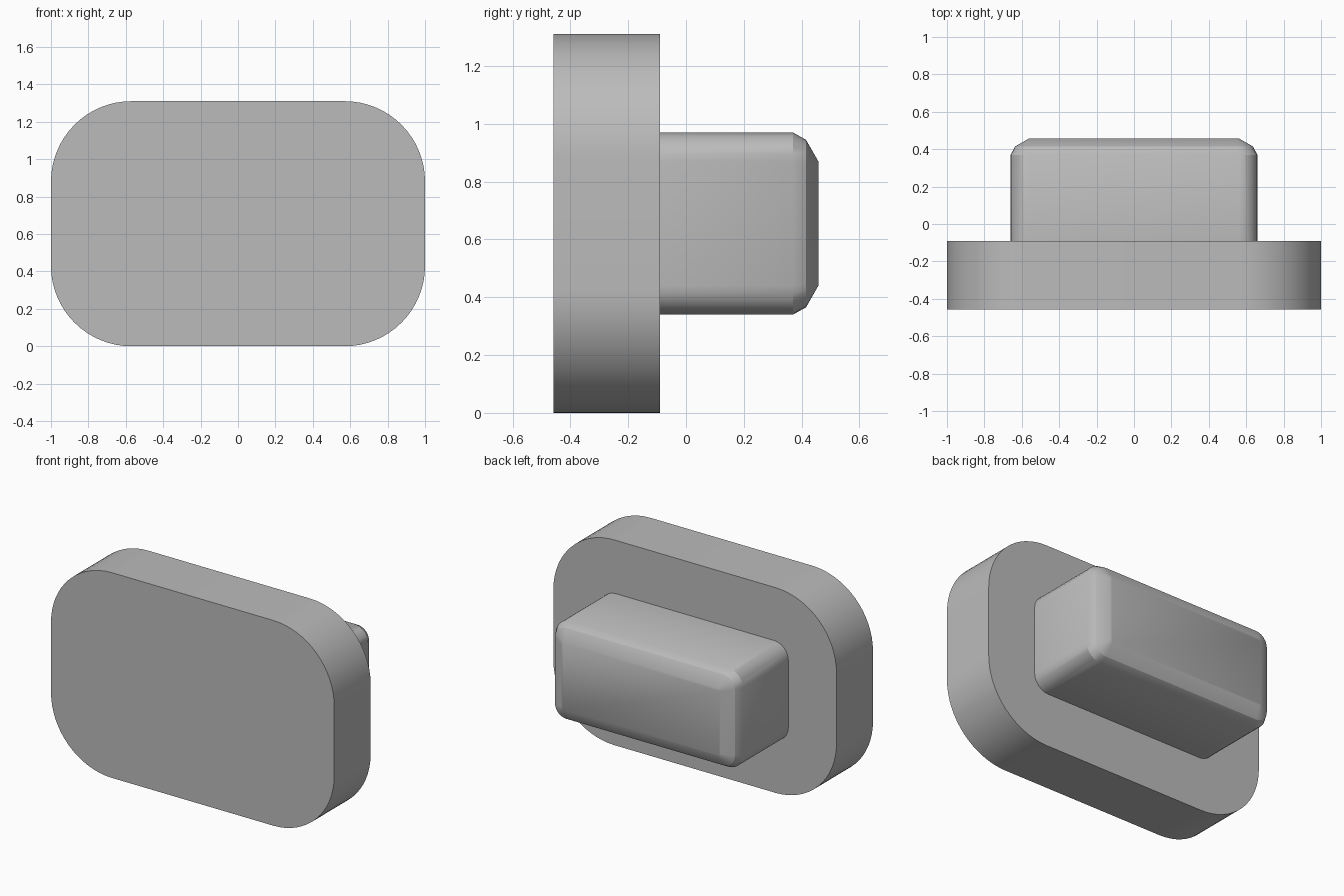
import bpy
import bmesh
from math import cos, sin, pi, radians

cube = bpy.data.objects.get("Cube")
if cube:
    bpy.data.objects.remove(cube, do_unlink=True)

MID_Z = 0.655

grey = bpy.data.materials.new("plain grey")
grey.use_nodes = True
colour = (0.5, 0.5, 0.5, 1)
grey.diffuse_color = colour
grey.node_tree.nodes["Principled BSDF"].inputs["Base Color"].default_value = colour


def rounded_rect(half_x, half_z, radius, steps):
    """Outline points of a rounded rectangle, corner by corner."""
    points = []
    for corner, (sx, sz) in enumerate([(1, 1), (-1, 1), (-1, -1), (1, -1)]):
        for i in range(steps + 1):
            a = (corner + i / steps) * pi / 2
            points.append((sx * (half_x - radius) + radius * cos(a),
                           sz * (half_z - radius) + radius * sin(a)))
    return points


def loft(name, half_x, half_z, sections, steps):
    """Closed solid through rounded rectangles given as (y, inset, radius)."""
    bm = bmesh.new()
    rings = []
    for y, inset, radius in sections:
        outline = rounded_rect(half_x - inset, half_z - inset, radius, steps)
        rings.append([bm.verts.new((x, y, z + MID_Z)) for x, z in outline])
    for a, b in zip(rings, rings[1:]):
        for i in range(len(a)):
            j = (i + 1) % len(a)
            bm.faces.new((a[i], a[j], b[j], b[i]))
    bm.faces.new(rings[0])
    bm.faces.new(rings[-1])
    bmesh.ops.recalc_face_normals(bm, faces=bm.faces)
    mesh = bpy.data.meshes.new(name)
    bm.to_mesh(mesh)
    bm.free()
    mesh.materials.append(grey)
    obj = bpy.data.objects.new(name, mesh)
    bpy.context.collection.objects.link(obj)
    bpy.ops.object.select_all(action='DESELECT')
    obj.select_set(True)
    bpy.context.view_layer.objects.active = obj
    bpy.ops.object.shade_smooth_by_angle(angle=radians(30))
    return obj


# Wide front plate with large round corners
loft("front_plate", 1.0, 0.655, [(-0.458, 0, 0.43), (-0.09, 0, 0.43)], 16)

# Block on the back, its end edge rounded in two steps
loft("rear_block", 0.66, 0.315,
     [(-0.09, 0, 0.1), (0.37, 0, 0.1), (0.415, 0.025, 0.08), (0.458, 0.1, 0.015)], 6)
